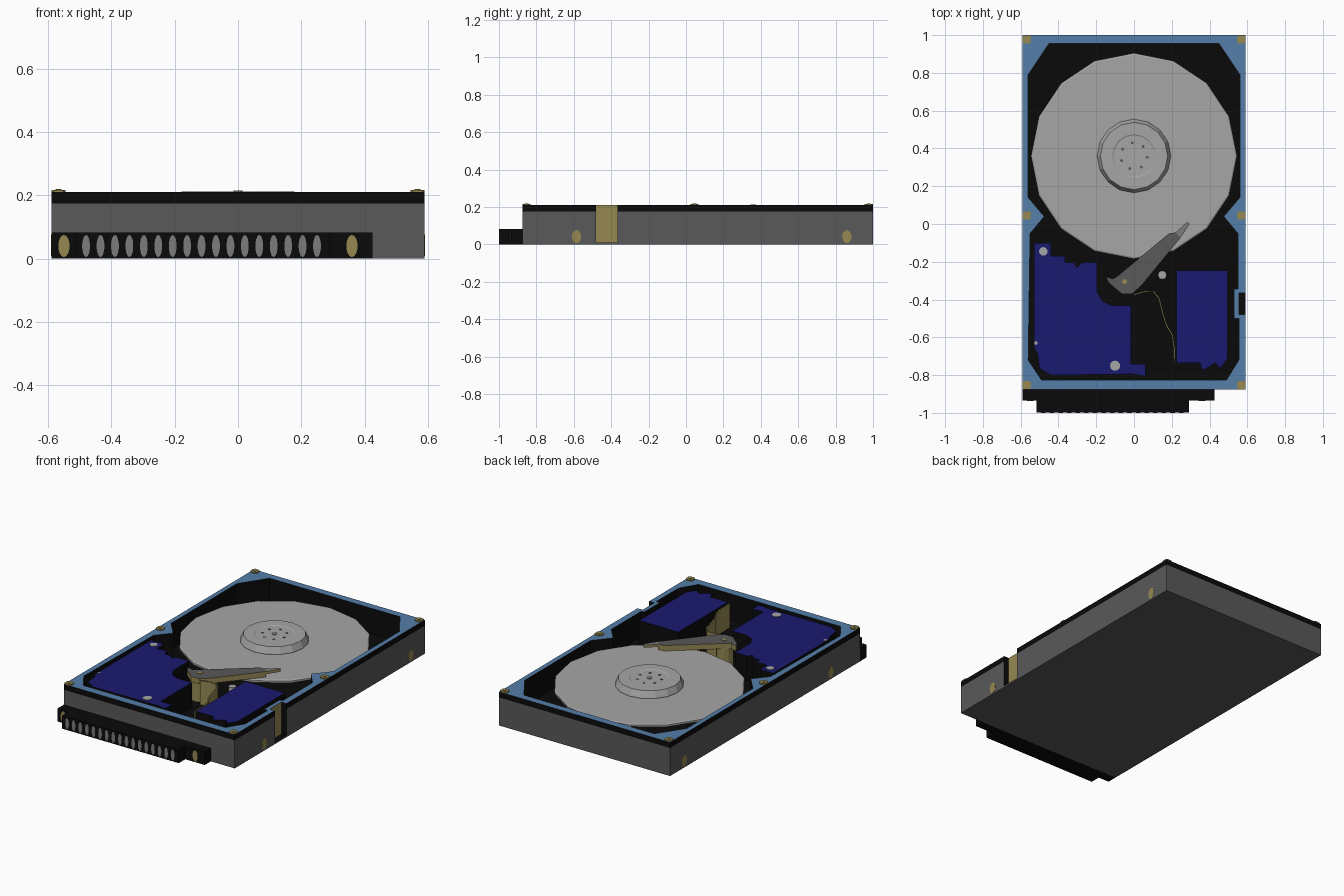
import bpy, bmesh
from math import cos, sin, pi, hypot
from mathutils import Matrix

if "Cube" in bpy.data.objects:
    bpy.data.objects.remove(bpy.data.objects["Cube"])

def mat(name, *rgb):
    m = bpy.data.materials.new(name)
    m.diffuse_color = (*rgb, 1)
    m.use_nodes = True
    m.node_tree.nodes["Principled BSDF"].inputs["Base Color"].default_value = m.diffuse_color
    return m

GREY = mat("case_grey", .10, .10, .10)
SILVER = mat("silver", .38, .38, .38)
PIN = mat("pin_grey", .2, .2, .2)
BLACK = mat("black", .003, .003, .003)
BLUE = mat("rim_blue", .09, .21, .40)
NAVY = mat("navy", .01, .01, .16)
GOLD = mat("gold", .30, .25, .085)
MATS = [GREY, SILVER, PIN, BLACK, BLUE, NAVY, GOLD]

def finish(name, bm, pick):
    bmesh.ops.remove_doubles(bm, verts=bm.verts, dist=1e-5)
    bmesh.ops.recalc_face_normals(bm, faces=bm.faces)
    for f in bm.faces:
        f.smooth = False
        f.material_index = MATS.index(pick(f.calc_center_median(), f.normal))
    for e in bm.edges:
        e.smooth = True
    me = bpy.data.meshes.new(name)
    bm.to_mesh(me)
    bm.free()
    for m in MATS:
        me.materials.append(m)
    ob = bpy.data.objects.new(name, me)
    bpy.context.collection.objects.link(ob)
    return ob

def plate(name, loops, z0, z1, pick):
    """Extruded outline; any further loops are holes."""
    cu = bpy.data.curves.new(name, 'CURVE')
    cu.dimensions = '2D'
    cu.fill_mode = 'BOTH'
    cu.extrude = (z1 - z0) / 2
    for loop in loops:
        sp = cu.splines.new('POLY')
        sp.points.add(len(loop) - 1)
        for p, (x, y) in zip(sp.points, loop):
            p.co = (x, y, 0, 1)
        sp.use_cyclic_u = True
    tmp = bpy.data.objects.new(name + "_outline", cu)
    bpy.context.collection.objects.link(tmp)
    dg = bpy.context.evaluated_depsgraph_get()
    me = bpy.data.meshes.new_from_object(tmp.evaluated_get(dg))
    bpy.data.objects.remove(tmp)
    bm = bmesh.new()
    bm.from_mesh(me)
    bpy.data.meshes.remove(me)
    bmesh.ops.translate(bm, verts=bm.verts, vec=(0, 0, (z0 + z1) / 2))
    return finish(name, bm, pick)

def solid(m):
    return lambda c, n: m

def capped(top, side):
    return lambda c, n: top if n.z > .5 else side

def rect(x0, x1, y0, y1):
    return [(x0, y0), (x1, y0), (x1, y1), (x0, y1)]

def lathe(name, loc, profile, sides, pick):
    bm = bmesh.new()
    rings = [[bm.verts.new((loc[0] + r * cos(2 * pi * i / sides),
                            loc[1] + r * sin(2 * pi * i / sides), z))
              for i in range(sides)] for r, z in profile]
    for a, b in zip(rings, rings[1:]):
        for i in range(sides):
            j = (i + 1) % sides
            bm.faces.new((a[i], a[j], b[j], b[i]))
    bm.faces.new(rings[0])
    bm.faces.new(rings[-1])
    return finish(name, bm, pick)

def disc(name, x, y, r, z0, z1, m, sides=12):
    return lathe(name, (x, y), [(r, z0), (r, z1)], sides, solid(m))

def side_disc(name, loc, width, height, axis, m):
    """Thin oval disc facing along x or y."""
    bm = bmesh.new()
    bmesh.ops.create_cone(bm, cap_ends=True, segments=14, radius1=.5, radius2=.5, depth=.004)
    rot = Matrix.Rotation(pi / 2, 4, 'Y' if axis == 'x' else 'X')
    size = (1, width, height) if axis == 'x' else (width, 1, height)
    bmesh.ops.transform(bm, verts=bm.verts,
                        matrix=Matrix.Translation(loc) @ Matrix.Diagonal((*size, 1)) @ rot)
    return finish(name, bm, solid(m))

# case: base, grey tray and black upper band with blue rim
W, Y0, Y1 = .59, -.875, 1.0
outer = [(-W, Y0), (W, Y0), (W, -.48), (.555, -.48), (.555, -.365), (W, -.365), (W, Y1), (-W, Y1)]
inner = [(-.49, -.825), (.49, -.825), (.555, -.72), (.555, -.5), (.53, -.5), (.53, -.345),
         (.55, -.345), (.55, -.05), (.475, .04), (.56, .14), (.56, .79), (.45, .955),
         (-.45, .955), (-.56, .79), (-.56, .14), (-.475, .04), (-.55, -.05), (-.56, -.72)]

def case_pick(side, top):
    def pick(c, n):
        if abs(n.z) > .5:
            return top if n.z > 0 else GREY
        if n.x > .9 and abs(c.x - .555) < .002 and -.48 < c.y < -.365:
            return GOLD
        if abs(c.x) < W - .003 and Y0 + .005 < c.y < Y1 - .005:
            return BLACK
        return side
    return pick

plate("case_base", [rect(-W, W, Y0, Y1)], 0, .01, capped(BLACK, GREY))
plate("case_tray", [outer, inner], .01, .175, case_pick(GREY, GREY))
plate("case_rim", [outer, inner], .175, .21, case_pick(BLACK, BLUE))
plate("case_floor", [inner], .01, .05, solid(BLACK))

# platter, spindle and hub
C = (0, .36)
lathe("spindle", C, [(.19, .05), (.19, .15)], 16, solid(BLACK))
lathe("platter", C, [(.535, .15), (.545, .154), (.545, .166), (.537, .17)], 16, solid(SILVER))
lathe("hub", C, [(.195, .168), (.195, .175), (.178, .212), (.115, .212), (.11, .209)], 16, solid(SILVER))
for i in range(7):
    a = pi / 2 + .13 + 2 * pi * i / 7
    disc("hub_screw", .07 * cos(a), .36 + .07 * sin(a), .008, .206, .211, GREY, 8)
disc("hub_centre_pin", *C, .014, .206, .215, SILVER, 8)

# read arm with pivot and tip
arm = [(-.15, -.28), (-.135, -.31), (-.065, -.37), (-.01, -.37), (.04, -.325), (.245, -.075),
       (.22, -.045), (.185, -.05), (-.08, -.27), (-.11, -.29)]
plate("read_arm", [arm], .172, .206, capped(GREY, GOLD))
plate("arm_tip", [[(.245, -.075), (.295, 0), (.283, .012), (.22, -.045)]], .19, .206, capped(PIN, GOLD))
disc("arm_pivot", -.05, -.31, .05, .05, .175, GOLD)
disc("arm_pivot_screw", -.05, -.305, .014, .2, .209, GOLD, 8)
disc("parking_post", .15, -.27, .023, .05, .165, SILVER)

# magnet covers on both sides of the arm
left = [(-.53, -.1), (-.44, -.1), (-.44, -.17), (-.365, -.17), (-.365, -.205), (-.32, -.205),
        (-.3, -.23), (-.275, -.205), (-.195, -.205), (-.195, -.36), (-.165, -.41), (-.115, -.432),
        (-.015, -.432), (-.015, -.74), (.06, -.74), (.06, -.805), (-.01, -.795), (-.44, -.8),
        (-.5, -.765), (-.51, -.69), (-.53, -.65)]
right = [(.225, -.245), (.495, -.245), (.495, -.71), (.46, -.765), (.43, -.735), (.4, -.755),
         (.36, -.775), (.35, -.735), (.225, -.735)]
plate("left_magnet_cover", [left], .05, .205, capped(NAVY, BLACK))
plate("right_magnet_cover", [right], .05, .205, capped(NAVY, BLACK))
for x, y, r in [(-.48, -.145, .023), (-.1, -.75, .027), (-.52, -.63, .01)]:
    disc("cover_screw", x, y, r, .2, .208, SILVER)

# gold ribbon cable standing on edge
path = [(0, -.37), (.06, -.353), (.105, -.355), (.135, -.39), (.155, -.47), (.175, -.535),
        (.205, -.585), (.216, -.65), (.218, -.735)]
off = []
for i, (x, y) in enumerate(path):
    a, b = path[max(i - 1, 0)], path[min(i + 1, len(path) - 1)]
    dx, dy = b[0] - a[0], b[1] - a[1]
    d = .007 / hypot(dx, dy)
    off.append((x + dy * d, y - dx * d))
plate("ribbon_cable", [path + off[::-1]], .05, .2, solid(GOLD))

# rim screws and side screws, mirrored left and right
for s in (-1, 1):
    for y in (.977, .045, -.853):
        x, h, b = s * .567, .022, .014
        pad = [(x - h, y - b), (x - b, y - h), (x + b, y - h), (x + h, y - b),
               (x + h, y + b), (x + b, y + h), (x - b, y + h), (x - h, y + b)]
        plate("rim_screw_pad", [pad], .208, .217, solid(GOLD))
        disc("rim_screw_head", x, y, .01, .215, .22, GOLD, 8)
    for y in (-.585, .86):
        side_disc("side_screw", (s * (W - .001), y, .042), .05, .07, 'x', GOLD)

# connector block with pins and screws
plate("connector_back", [rect(-W, .425, -.935, -.87)], 0, .082, solid(BLACK))
plate("connector_front", [rect(-.515, .29, -.999, -.93)], 0, .082, solid(BLACK))
for i in range(17):
    side_disc("connector_pin", (-.48 + .0456 * i, -.998, .04), .025, .07, 'y', PIN)
for x in (-.55, .36):
    side_disc("connector_screw", (x, -.935, .04), .036, .07, 'y', GOLD)
